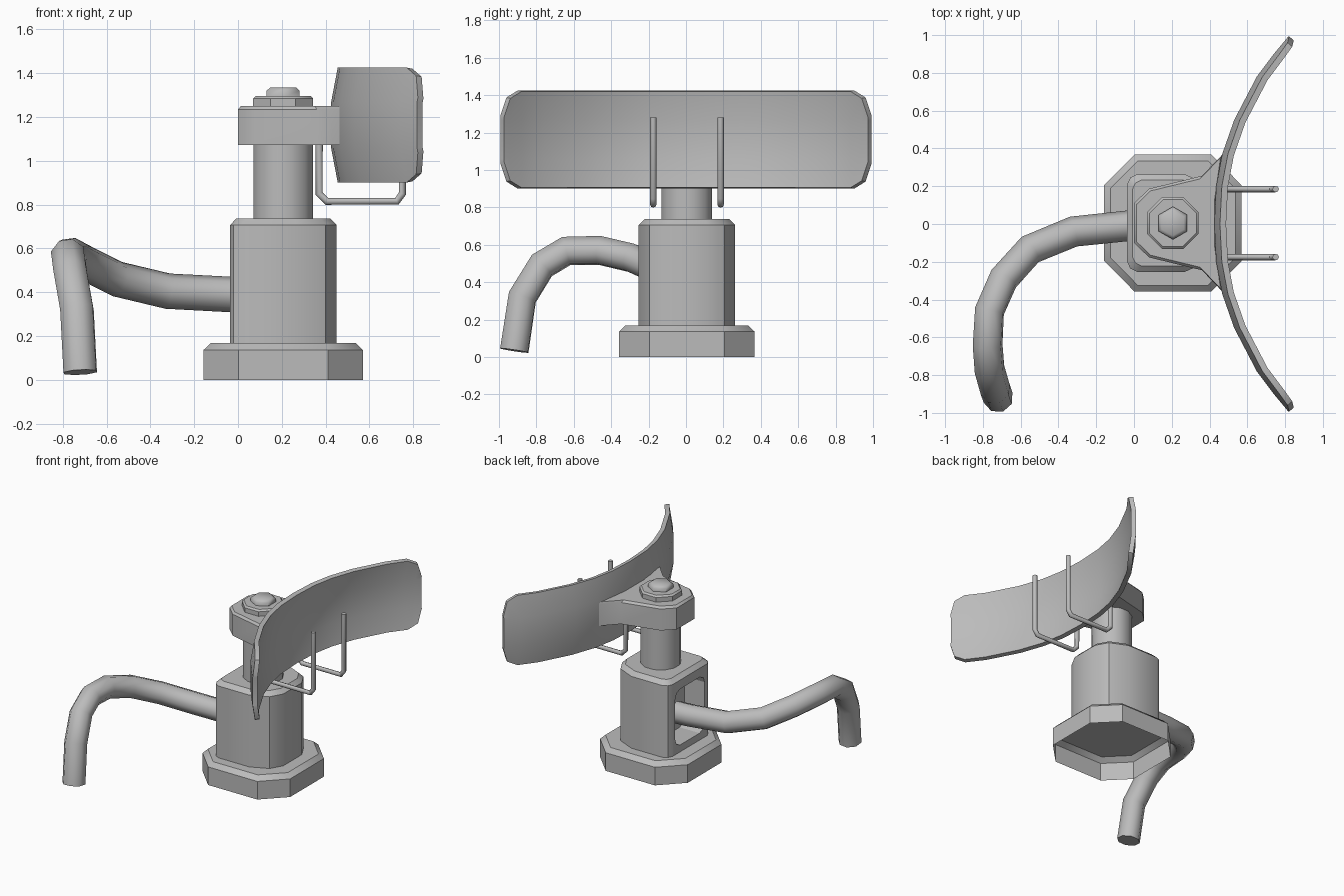
import bpy, bmesh, math

if "Cube" in bpy.data.objects:
    bpy.data.objects.remove(bpy.data.objects["Cube"])

grey = bpy.data.materials.new("steel_grey")
grey.diffuse_color = (0.5, 0.5, 0.5, 1)
grey.use_nodes = True
grey.node_tree.nodes["Principled BSDF"].inputs["Base Color"].default_value = grey.diffuse_color
CX, CY = 0.206, 0.005   # axis of the column


def finish(obj, angle=35):
    obj.data.materials.clear()
    obj.data.materials.append(grey)
    bpy.ops.object.select_all(action='DESELECT')
    obj.select_set(True)
    bpy.context.view_layer.objects.active = obj
    bpy.ops.object.shade_smooth_by_angle(angle=math.radians(angle))
    return obj


def from_bmesh(name, bm):
    bmesh.ops.recalc_face_normals(bm, faces=bm.faces)
    me = bpy.data.meshes.new(name)
    bm.to_mesh(me)
    bm.free()
    obj = bpy.data.objects.new(name, me)
    bpy.context.collection.objects.link(obj)
    return obj


def prism(name, outline, z0, z1, bevel=0.0, rise=None, size=0.3, bottom=True, angle=35):
    """Upright prism from an xy outline, with a chamfered top edge."""
    rise = bevel if rise is None else rise
    rings = [(z0, 1), (z1 - rise, 1), (z1, 1 - bevel / size)] if bevel else [(z0, 1), (z1, 1)]
    bm = bmesh.new()
    loops = [[bm.verts.new((CX + (x - CX) * s, CY + (y - CY) * s, z)) for x, y in outline]
             for z, s in rings]
    n = len(outline)
    for a, b in zip(loops, loops[1:]):
        for i in range(n):
            bm.faces.new((a[i], a[(i + 1) % n], b[(i + 1) % n], b[i]))
    bm.faces.new(loops[-1])
    if bottom:
        bm.faces.new(loops[0][::-1])
    obj = from_bmesh(name, bm)
    if not bottom:   # make sure open shells face outwards
        if max(obj.data.polygons, key=lambda p: p.center.z).normal.z < 0:
            obj.data.flip_normals()
    return finish(obj, angle)


def mirrored(half):
    """Close a +y half outline by mirroring it across the column axis."""
    return [(x, CY + y) for x, y in half] + [(x, CY - y) for x, y in reversed(half)]


def ngon(sides, r, turn=0.0):
    return [(CX + r * math.cos(turn + i * math.tau / sides),
             CY + r * math.sin(turn + i * math.tau / sides)) for i in range(sides)]


def tube(name, pts, radius, res):
    cu = bpy.data.curves.new(name, 'CURVE')
    cu.dimensions = '3D'
    cu.bevel_depth, cu.bevel_resolution, cu.use_fill_caps = radius, res, True
    sp = cu.splines.new('POLY')
    sp.points.add(len(pts) - 1)
    for p, co in zip(sp.points, pts):
        p.co = (*co, 1)
    obj = bpy.data.objects.new(name, cu)
    bpy.context.collection.objects.link(obj)
    bpy.ops.object.select_all(action='DESELECT')
    obj.select_set(True)
    bpy.context.view_layer.objects.active = obj
    bpy.ops.object.convert(target='MESH')
    return finish(bpy.context.view_layer.objects.active, 50)


# Octagonal foot, open underneath
prism("base", mirrored([(0.57, 0.2), (0.41, 0.362), (0.002, 0.362), (-0.158, 0.2)]),
      0, 0.168, 0.032, size=0.36, bottom=False)

# Housing: tight corners at the pipe side, wide ones at the shield side
column = prism("column", mirrored([(0.45, 0.11), (0.40, 0.20), (0.27, 0.258), (0.015, 0.258),
                                   (-0.02, 0.24), (-0.036, 0.205)]),
               0.168, 0.737, 0.03, size=0.25)

# Rounded window cut into the pipe side of the housing
bm = bmesh.new()
w, h, c = 0.175, 0.21, 0.06
shape = []
for sy, sz, a0 in ((1, 1, 0), (-1, 1, 90), (-1, -1, 180), (1, -1, 270)):
    for k in range(3):
        a = math.radians(a0 + 45 * k)
        shape.append((CY + sy * (w - c) + c * math.cos(a), 0.43 + sz * (h - c) + c * math.sin(a)))
face = bm.faces.new([bm.verts.new((-0.2, y, z)) for y, z in shape])
ext = bmesh.ops.extrude_face_region(bm, geom=[face])
bmesh.ops.translate(bm, vec=(0.33, 0, 0),
                    verts=[v for v in ext["geom"] if isinstance(v, bmesh.types.BMVert)])
cutter = from_bmesh("window_cutter", bm)
cutter.hide_render = True
mod = column.modifiers.new("window", 'BOOLEAN')
mod.operation, mod.object, mod.solver = 'DIFFERENCE', cutter, 'EXACT'
bpy.context.view_layer.objects.active = column
bpy.ops.object.modifier_move_to_index(modifier="window", index=0)
bpy.ops.object.modifier_apply(modifier="window")
bpy.data.objects.remove(cutter)

# Post, washer and bolt head
prism("post", ngon(12, 0.14, math.radians(15)), 0.73, 1.25)
prism("washer", ngon(8, 0.148, math.radians(22.5)), 1.24, 1.296, 0.012, size=0.14)
prism("bolt_head", ngon(6, 0.087, math.radians(30)), 1.29, 1.335, 0.02, 0.015, size=0.087, angle=60)

# Bracket flaring out to the shield
prism("bracket", mirrored([(0.44, 0.12), (0.475, 0.37), (0.36, 0.25), (0.08, 0.182), (0.0, 0.105)]),
      1.073, 1.25, 0.016, size=0.25)

# Dished shield: (y, x of back surface, half height)
half = [(0.0, 0.425, 0.262), (0.2, 0.435, 0.262), (0.37, 0.467, 0.262), (0.55, 0.53, 0.262),
        (0.78, 0.65, 0.262), (0.9, 0.74, 0.262), (0.96, 0.79, 0.225), (0.993, 0.817, 0.125)]
stations = [(-y, x, hh) for y, x, hh in reversed(half[1:])] + half
bm = bmesh.new()
cols = []
for y, x, hh in stations:
    cols.append([bm.verts.new((x + 0.03 * max(0, (abs(dz) - 0.105) / 0.157), y, 1.163 + dz))
                 for dz in (-hh, -0.105, 0.105, hh)])
for a, b in zip(cols, cols[1:]):
    for i in range(3):
        bm.faces.new((a[i], b[i], b[i + 1], a[i + 1]))
shield = from_bmesh("shield", bm)
if shield.data.polygons[len(shield.data.polygons) // 2].normal.x < 0:
    shield.data.flip_normals()
mod = shield.modifiers.new("thickness", 'SOLIDIFY')
mod.thickness, mod.offset = 0.033, 1
bpy.context.view_layer.objects.active = shield
bpy.ops.object.modifier_apply(modifier="thickness")
finish(shield, 35)

# Pair of wire hooks passing under the shield
for side, y in (("left", 0.185), ("right", -0.175)):
    tube("hook_" + side, [(0.37, y, 1.09), (0.37, y, 0.85), (0.405, y, 0.815), (0.725, y, 0.815),
                          (0.75, y, 0.85), (0.75, y, 1.28)], 0.017, 2)

# Bent pipe leaving the window and turning down to the ground
tube("pipe", [(0.08, 0, 0.39), (-0.035, -0.01, 0.39), (-0.32, -0.04, 0.405), (-0.55, -0.135, 0.46),
              (-0.69, -0.29, 0.53), (-0.765, -0.46, 0.57), (-0.775, -0.64, 0.567),
              (-0.765, -0.77, 0.49), (-0.735, -0.875, 0.32), (-0.72, -0.918, 0.035)], 0.081, 2)
